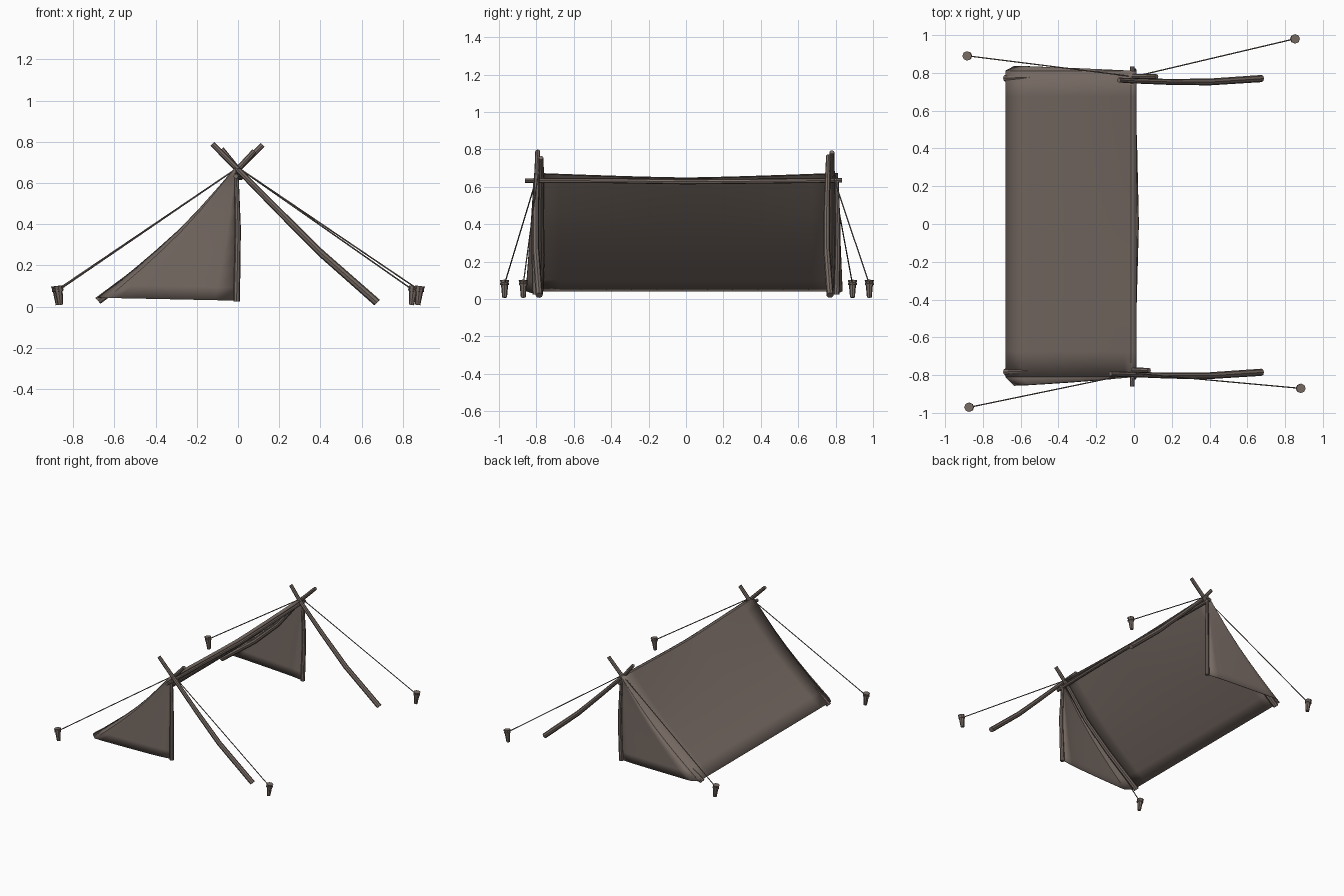
import bpy, bmesh, math
from mathutils import Vector

if "Cube" in bpy.data.objects:
    bpy.data.objects.remove(bpy.data.objects["Cube"])

mat = bpy.data.materials.new("weathered brown")
mat.diffuse_color = (0.19, 0.15, 0.13, 1)
mat.use_nodes = True
mat.node_tree.nodes["Principled BSDF"].inputs["Base Color"].default_value = mat.diffuse_color


def finish(name, bm, angle=40):
    bmesh.ops.recalc_face_normals(bm, faces=bm.faces)
    me = bpy.data.meshes.new(name)
    bm.to_mesh(me)
    bm.free()
    me.materials.append(mat)
    ob = bpy.data.objects.new(name, me)
    bpy.context.collection.objects.link(ob)
    bpy.ops.object.select_all(action='DESELECT')
    ob.select_set(True)
    bpy.context.view_layer.objects.active = ob
    bpy.ops.object.shade_smooth_by_angle(angle=math.radians(angle))
    return ob


def tube(name, pts, radii, sides=8):
    """Capped tube through points with a radius at each."""
    bm = bmesh.new()
    pts = [Vector(p) for p in pts]
    axis = (pts[-1] - pts[0]).normalized()
    side = axis.cross(Vector((0, 1, 0)) if abs(axis.y) < 0.8 else Vector((0, 0, 1))).normalized()
    up = axis.cross(side)
    rings = []
    for p, r in zip(pts, radii):
        rings.append([bm.verts.new(p + r * (side * math.cos(a) + up * math.sin(a)))
                      for a in (2 * math.pi * k / sides for k in range(sides))])
    for a, b in zip(rings, rings[1:]):
        for k in range(sides):
            j = (k + 1) % sides
            bm.faces.new((a[k], a[j], b[j], b[k]))
    bm.faces.new(rings[0])
    bm.faces.new(rings[-1])
    return finish(name, bm)


def sheet(name, rows):
    """Thin cloth from a grid of points."""
    bm = bmesh.new()
    g = [[bm.verts.new(p) for p in row] for row in rows]
    for a, b in zip(g, g[1:]):
        for k in range(len(a) - 1):
            bm.faces.new((a[k], a[k + 1], b[k + 1], b[k]))
    bmesh.ops.remove_doubles(bm, verts=bm.verts, dist=0.0005)
    ob = finish(name, bm, 50)
    m = ob.modifiers.new("thickness", 'SOLIDIFY')
    m.thickness = 0.004
    m.offset = 0
    return ob


# Canvas profile from the ridge down to the ground edge (x, z)
profile = [(0.012, 0.645), (-0.015, 0.648), (-0.05, 0.61), (-0.1, 0.557), (-0.2, 0.455),
           (-0.3, 0.36), (-0.4, 0.27), (-0.5, 0.185), (-0.6, 0.105), (-0.68, 0.043)]
END = 0.81


def canvas_point(x, z, y):
    lift = 0.025 * (abs(y) / END) ** 1.3 * max(0, (z - 0.4) / 0.25)
    return (x, y, z + lift)


# Sloping roof canvas
ys = [END * (k / 6 - 1) for k in range(13)]
sheet("roof_canvas", [[canvas_point(x, z, y) for y in ys] for x, z in profile])

# Triangular end panels, bulging outwards near the slanted poles
us = [0, 0.15, 0.3, 0.5, 0.7, 0.85, 0.93, 1]
for name, s, bulge in (("front", -1, 0.052), ("back", 1, 0.03)):
    rows = []
    for x, z in profile[1:]:
        row = []
        for u in us:
            px, py, pz = canvas_point(x, z, s * END)
            f = u ** 0.6 * min(1, (1 - u) * 14) * (1 - z / 0.66)
            low = 0.015 * (1 - u) * (1 - z / 0.66)
            row.append((-0.01 + (px + 0.01) * u, py + s * bulge * f - s * 0.008 * (1 - u), pz - low))
        rows.append(row)
    sheet(name + "_panel", rows)

# Ridge pole with a slight bow
tube("ridge_pole", [(-0.01, -0.86, 0.633), (0.002, -0.4, 0.632), (0.012, 0, 0.627),
                    (0.004, 0.4, 0.63), (-0.01, 0.835, 0.634)], [0.012, 0.013, 0.014, 0.013, 0.012])

R = [0.019, 0.018, 0.016, 0.014, 0.013]
for name, y, top_r, top_l in (("front", -0.785, (-0.125, 0.79), (0.08, 0.755)),
                              ("back", 0.77, (-0.08, 0.765), (0.12, 0.785))):
    s = -1 if y < 0 else 1
    # Crossed slanted poles
    tube(name + "_open_pole", [(0.675, y, 0.02), (0.4, y - 0.018, 0.262), (0.2, y - 0.018, 0.462),
                               (0, y - 0.012, 0.665), (top_r[0], y - 0.008, top_r[1])], R)
    tube(name + "_canvas_pole", [(-0.68, y + 0.002, 0.028), (-0.4, y + 0.012, 0.236), (-0.2, y + 0.01, 0.42),
                                 (-0.012, y + 0.012, 0.655), (top_l[0], y + 0.01, top_l[1])], R)
    # Upright post beside the panel edge
    tube(name + "_post", [(-0.007, s * 0.805, 0.025), (-0.003, s * 0.81, 0.2), (0, s * 0.812, 0.38),
                          (-0.008, s * 0.805, 0.645)], [0.016, 0.015, 0.014, 0.011])

# Guy ropes and stakes
for k, (x, y) in enumerate([(-0.88, 0.89), (0.85, 0.98), (0.88, -0.87), (-0.87, -0.97)]):
    top_y = 0.78 if y > 0 else -0.79
    d = 0.008 if x > 0 else -0.008
    tube(f"stake_{k}", [(x - d, y, 0.008), (x, y, 0.074), (x, y, 0.075), (x, y, 0.084), (x, y, 0.085),
                        (x + d / 2, y, 0.1)], [0.013, 0.019, 0.024, 0.024, 0.021, 0.025])
    tube(f"rope_{k}", [(x, y, 0.08), (0, top_y, 0.675)], [0.0035, 0.0035], 6)
